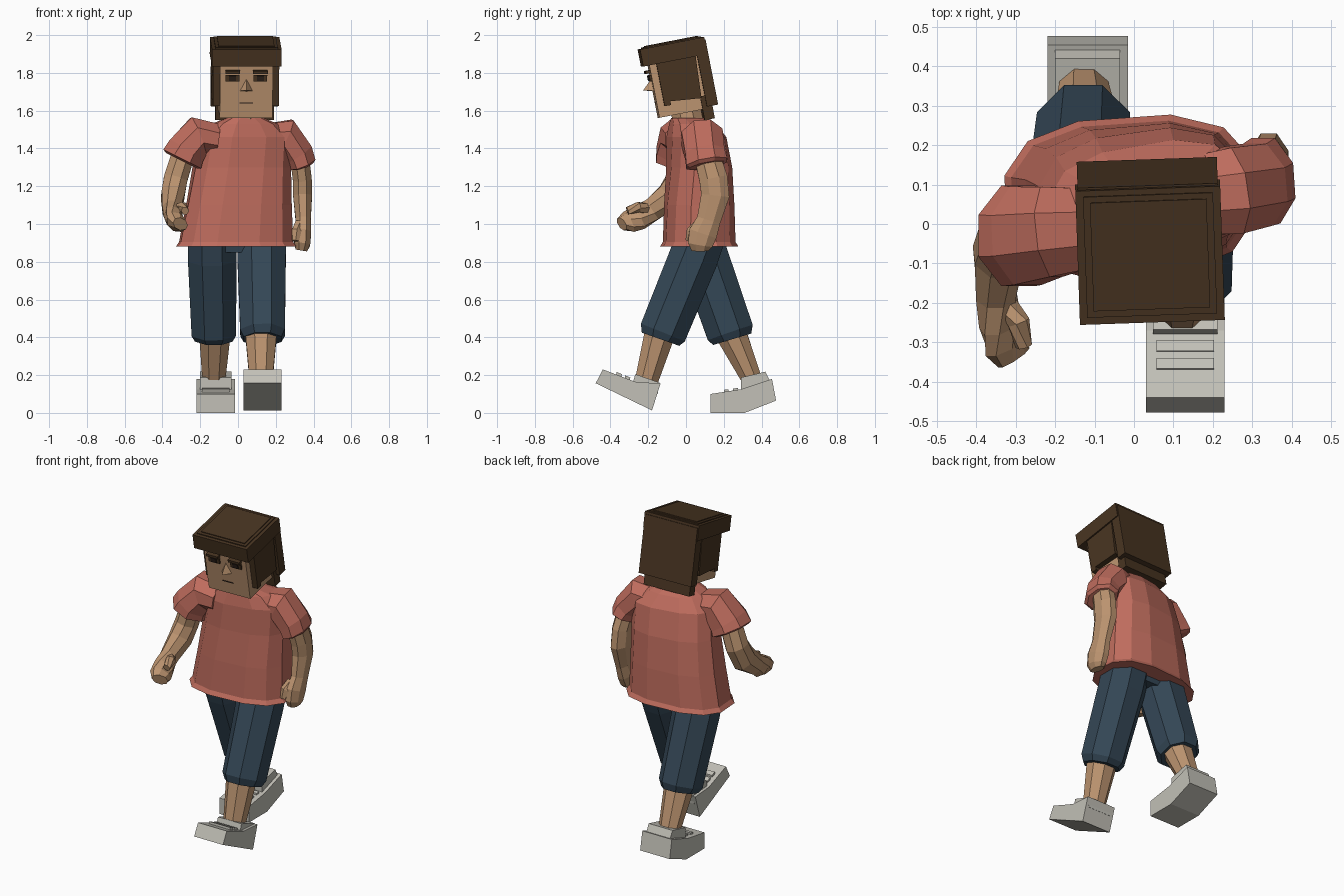
import bpy, bmesh, math
from mathutils import Vector, Matrix


def colour(name, r, g, b):
    m = bpy.data.materials.new(name)
    lin = [(c / 255 / 12.92) if c < 11 else ((c / 255 + 0.055) / 1.055) ** 2.4 for c in (r, g, b)]
    m.diffuse_color = (*lin, 1)
    return m


SKIN = colour("skin", 188, 148, 112)
SHIRT = colour("shirt_red", 190, 108, 93)
DENIM = colour("denim_blue", 52, 71, 86)
HAIR = colour("hair_brown", 72, 52, 33)
SHOE = colour("shoe_grey", 194, 192, 183)
DARK = colour("eye_dark", 42, 31, 24)


def finish(name, bm, mat):
    bmesh.ops.recalc_face_normals(bm, faces=bm.faces)
    me = bpy.data.meshes.new(name)
    bm.to_mesh(me)
    bm.free()
    me.materials.append(mat)
    ob = bpy.data.objects.new(name, me)
    bpy.context.collection.objects.link(ob)
    return ob


def tube(name, mat, rings, n=8, power=1.0, upright=False):
    """Loft rings of (x, y, z, half width, half depth[, yaw]) along their path."""
    bm = bmesh.new()
    pts = [Vector(r[:3]) for r in rings]
    loops = []
    for i, r in enumerate(rings):
        t = (pts[min(i + 1, len(pts) - 1)] - pts[max(i - 1, 0)]).normalized()
        if upright:
            t = Vector((0, 0, 1))
        v = (Vector((0, 1, 0)) - t * t.y).normalized()
        u = v.cross(t)
        yaw = Matrix.Rotation(math.radians(r[5] if len(r) > 5 else 0), 3, 'Z')
        k = 1 / math.cos(math.pi / n) ** power
        loop = []
        for j in range(n):
            a = 2 * math.pi * (j + 0.5) / n
            c, s = math.cos(a), math.sin(a)
            c = math.copysign(abs(c) ** power, c) * r[3] * k
            s = math.copysign(abs(s) ** power, s) * r[4] * k
            loop.append(bm.verts.new(pts[i] + yaw @ (u * c + v * s)))
        loops.append(loop)
    for a, b in zip(loops, loops[1:]):
        for j in range(n):
            bm.faces.new((a[j], a[(j + 1) % n], b[(j + 1) % n], b[j]))
    bm.faces.new(loops[0])
    bm.faces.new(loops[-1])
    return finish(name, bm, mat)


def prism(name, mat, x0, x1, profile, matrix=None):
    """Extrude a (y, z) outline across x."""
    bm = bmesh.new()
    a = [bm.verts.new((x0, y, z)) for y, z in profile]
    b = [bm.verts.new((x1, y, z)) for y, z in profile]
    n = len(a)
    for j in range(n):
        bm.faces.new((a[j], a[(j + 1) % n], b[(j + 1) % n], b[j]))
    bm.faces.new(a)
    bm.faces.new(b)
    if matrix:
        bm.transform(matrix)
    return finish(name, bm, mat)


# Torso and collar
tube("shirt", SHIRT, [
    (-0.01, 0.07, 0.88, 0.315, 0.20, 4), (-0.01, 0.07, 0.905, 0.298, 0.185, 4),
    (0.005, 0.07, 1.10, 0.275, 0.178, 5), (0.02, 0.07, 1.30, 0.255, 0.163, 8),
    (0.035, 0.055, 1.46, 0.245, 0.145, 10), (0.035, 0.035, 1.53, 0.17, 0.115, 10),
    (0.037, 0.015, 1.56, 0.10, 0.09, 8)], n=12, power=0.75, upright=True)
tube("neck", SKIN, [(0.037, 0.02, 1.5, 0.075, 0.08), (0.037, -0.005, 1.62, 0.07, 0.08)])

# Sleeves
tube("left_sleeve", SHIRT, [
    (-0.11, -0.01, 1.45, 0.08, 0.10), (-0.21, -0.02, 1.465, 0.105, 0.115),
    (-0.275, -0.03, 1.385, 0.105, 0.125), (-0.295, -0.03, 1.345, 0.112, 0.128),
    (-0.30, -0.03, 1.335, 0.09, 0.105)])
tube("right_sleeve", SHIRT, [
    (0.15, 0.07, 1.45, 0.08, 0.10), (0.245, 0.085, 1.46, 0.10, 0.11),
    (0.315, 0.10, 1.37, 0.085, 0.105), (0.335, 0.11, 1.32, 0.077, 0.11),
    (0.338, 0.112, 1.31, 0.06, 0.09)])

# Arms with closed hands and thumbs
tube("left_arm", SKIN, [
    (-0.28, -0.03, 1.40, 0.06, 0.065), (-0.33, -0.035, 1.24, 0.063, 0.07),
    (-0.345, -0.08, 1.15, 0.062, 0.075), (-0.35, -0.18, 1.075, 0.05, 0.06),
    (-0.34, -0.25, 1.035, 0.048, 0.065), (-0.325, -0.305, 1.01, 0.045, 0.062),
    (-0.305, -0.34, 1.0, 0.03, 0.045)])
tube("left_thumb", SKIN, [
    (-0.32, -0.21, 1.08, 0.025, 0.025), (-0.292, -0.25, 1.09, 0.025, 0.025),
    (-0.28, -0.31, 1.07, 0.018, 0.02)], n=6)
tube("right_arm", SKIN, [
    (0.32, 0.10, 1.40, 0.05, 0.065), (0.34, 0.145, 1.24, 0.05, 0.075),
    (0.342, 0.155, 1.15, 0.05, 0.075), (0.345, 0.12, 1.02, 0.04, 0.063),
    (0.342, 0.09, 0.95, 0.045, 0.075), (0.34, 0.075, 0.89, 0.042, 0.065),
    (0.335, 0.075, 0.86, 0.03, 0.045)])
tube("right_thumb", SKIN, [
    (0.325, 0.07, 1.0, 0.025, 0.025), (0.31, 0.03, 0.96, 0.025, 0.025),
    (0.305, 0.02, 0.91, 0.018, 0.02)], n=6)

# Trousers: a pelvis and two striding legs
tube("pelvis", DENIM, [(-0.005, 0.07, 0.85, 0.22, 0.10), (-0.005, 0.07, 1.0, 0.24, 0.13)])
for name, x, y, tx in (("back", -0.128, 0.245, -0.137), ("front", 0.13, -0.135, 0.125)):
    d = y - 0.07
    tube(name + "_trouser_leg", DENIM, [
        (tx, 0.07 - d * 0.1, 0.96, 0.128, 0.125), (tx, 0.07 + d * 0.15, 0.82, 0.128, 0.13),
        (x, 0.07 + d * 0.94, 0.425, 0.118, 0.125), (x, y, 0.39, 0.1, 0.105)])
tube("back_calf", SKIN, [(-0.122, 0.225, 0.45, 0.085, 0.085), (-0.128, 0.352, 0.17, 0.06, 0.052)])
tube("front_calf", SKIN, [(0.122, -0.125, 0.47, 0.088, 0.085), (0.122, -0.212, 0.16, 0.06, 0.06)])

# Back shoe, bent at the toes
prism("back_shoe", SHOE, -0.22, -0.015, [
    (0.13, 0), (0.31, 0), (0.477, 0.065), (0.455, 0.18), (0.29, 0.125), (0.13, 0.10)])
prism("back_shoe_collar", SHOE, -0.20, -0.035, [
    (0.29, 0.11), (0.45, 0.16), (0.42, 0.218), (0.29, 0.187)])
# Front shoe, landing on the heel
prism("front_shoe", SHOE, 0.03, 0.23, [
    (-0.478, 0.157), (-0.18, 0.013), (-0.135, 0.155), (-0.27, 0.165), (-0.44, 0.23)])
prism("front_shoe_collar", SHOE, 0.048, 0.212, [
    (-0.285, 0.15), (-0.15, 0.10), (-0.14, 0.16), (-0.268, 0.205)])
# Lace bars
for i in range(2):
    y = 0.2 + 0.05 * i
    z = 0.11 + 0.007 * i
    prism("back_lace_%d" % i, SHOE, -0.19, -0.045, [
        (y, z - 0.01), (y + 0.025, z - 0.01), (y + 0.025, z + 0.015), (y, z + 0.012)])
    y = -0.37 + 0.045 * i
    z = 0.203 - 0.018 * i
    prism("front_lace_%d" % i, SHOE, 0.057, 0.203, [
        (y, z - 0.01), (y + 0.028, z - 0.02), (y + 0.03, z + 0.002), (y + 0.003, z + 0.014)])

# Head, in its own tilted frame
HEAD = (Matrix.Translation((0.038, 0, 1.56)) @ Matrix.Rotation(math.radians(2), 4, 'Z')
        @ Matrix.Rotation(math.radians(11), 4, 'X'))


def block(name, mat, x0, x1, y0, y1, z0, z1):
    return prism(name, mat, x0, x1, [(y0, z0), (y1, z0), (y1, z1), (y0, z1)], HEAD)


block("head", SKIN, -0.14, 0.14, -0.142, 0.13, 0.03, 0.33)
block("hair_cap", HAIR, -0.184, 0.184, -0.176, 0.17, 0.313, 0.405)
block("hair_crown_low", HAIR, -0.165, 0.165, -0.157, 0.155, 0.40, 0.411)
block("hair_crown_top", HAIR, -0.148, 0.148, -0.14, 0.14, 0.41, 0.416)
block("hair_back", HAIR, -0.178, 0.178, 0.115, 0.175, 0.04, 0.39)
block("hair_nape", HAIR, -0.155, 0.155, 0.09, 0.145, -0.028, 0.1)
for side, s in (("left", -1), ("right", 1)):
    # Side hair reaches a little lower at the front
    prism(side + "_side_hair", HAIR, s * 0.135, s * 0.175, [
        (-0.105, 0.32), (-0.105, 0.085), (-0.07, 0.085), (-0.07, 0.105),
        (0.095, 0.09), (0.107, 0.32)], HEAD)
    block(side + "_brow", HAIR, s * 0.035, s * 0.112, -0.168, -0.14, 0.271, 0.287)
    block(side + "_eye", HAIR, s * 0.037, s * 0.11, -0.152, -0.14, 0.228, 0.262)
    block(side + "_pupil", DARK, s * 0.055, s * 0.092, -0.157, -0.15, 0.231, 0.259)

# Nose wedge and a thin mouth
bm = bmesh.new()
tip, top, lo, hi, mid = [bm.verts.new(p) for p in (
    (0, -0.195, 0.188), (0, -0.14, 0.24), (-0.034, -0.14, 0.175), (0.034, -0.14, 0.175),
    (0, -0.14, 0.172))]
for f in ((tip, top, lo), (tip, hi, top), (tip, lo, mid), (tip, mid, hi)):
    bm.faces.new(f)
bm.transform(HEAD)
finish("nose", bm, SKIN)
block("mouth", DARK, -0.035, 0.035, -0.146, -0.14, 0.108, 0.112)
